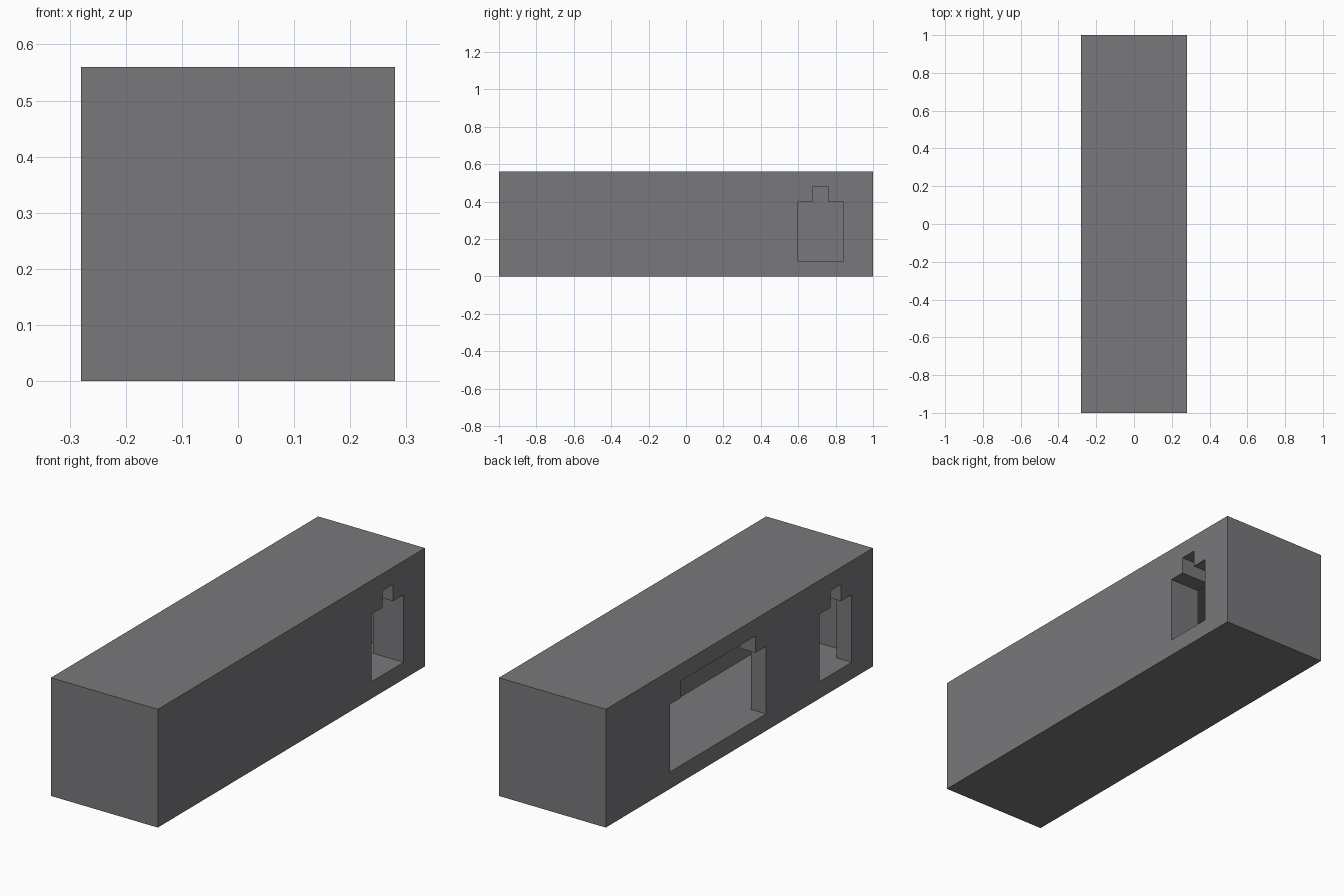
import bpy
import bmesh

if "Cube" in bpy.data.objects:
    bpy.data.objects.remove(bpy.data.objects["Cube"], do_unlink=True)

WALL = 0.08
SIDE = 0.28
SILL, SHOULDER, HEAD = 0.08, 0.40, 0.48

# Single grey finish
grey = bpy.data.materials.new("warm_grey")
grey.use_nodes = True
colour = (0.19, 0.185, 0.195, 1)
grey.diffuse_color = colour
grey.node_tree.nodes["Principled BSDF"].inputs["Base Color"].default_value = colour


def prism(name, outline, x0, x1):
    """Extrude a (y, z) outline from x0 to x1."""
    bm = bmesh.new()
    face = bm.faces.new([bm.verts.new((x0, y, z)) for y, z in outline])
    grown = bmesh.ops.extrude_face_region(bm, geom=[face])["geom"]
    moved = [v for v in grown if isinstance(v, bmesh.types.BMVert)]
    bmesh.ops.translate(bm, verts=moved, vec=(x1 - x0, 0, 0))
    bmesh.ops.recalc_face_normals(bm, faces=bm.faces)
    mesh = bpy.data.meshes.new(name)
    bm.to_mesh(mesh)
    bm.free()
    mesh.materials.append(grey)
    obj = bpy.data.objects.new(name, mesh)
    bpy.context.collection.objects.link(obj)
    return obj


def rectangle(y0, y1, z0, z1):
    return [(y0, z0), (y1, z0), (y1, z1), (y0, z1)]


def stepped(y0, y1):
    """Opening outline with a narrower notch along its top."""
    a, b = y0 + WALL, y1 - WALL
    return [(y0, SILL), (y1, SILL), (y1, SHOULDER), (b, SHOULDER),
            (b, HEAD), (a, HEAD), (a, SHOULDER), (y0, SHOULDER)]


# Long outer block
shell = prism("outer_shell", rectangle(-1, 1, 0, 2 * SIDE), -SIDE, SIDE)

# Inner room (thicker wall on the +x side) and the three openings
cutters = [
    prism("room_cutter", rectangle(-1 + WALL, 1 - WALL, SILL, HEAD),
          -SIDE + WALL, SIDE - 2 * WALL),
    prism("right_door_cutter", stepped(0.60, 0.84), 0, SIDE + 0.1),
    prism("left_door_cutter", stepped(-0.84, -0.60), -SIDE - 0.1, 0),
    prism("wide_window_cutter", stepped(-0.20, 0.52), -SIDE - 0.1, 0),
]

bpy.context.view_layer.objects.active = shell
for cutter in cutters:
    mod = shell.modifiers.new(cutter.name, "BOOLEAN")
    mod.operation = "DIFFERENCE"
    mod.solver = "EXACT"
    mod.object = cutter
    bpy.ops.object.modifier_apply(modifier=mod.name)
    bpy.data.objects.remove(cutter, do_unlink=True)
